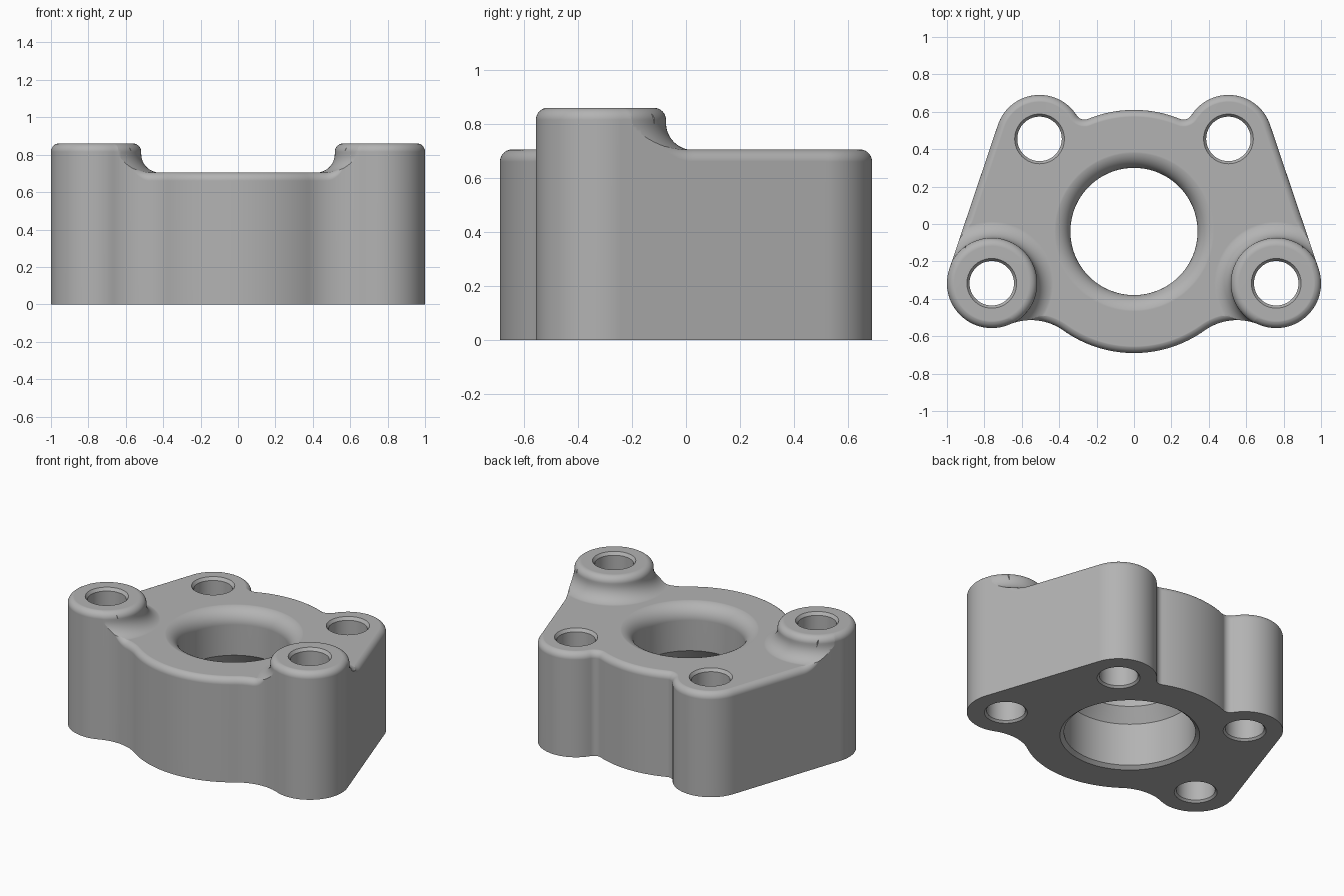
import bpy, bmesh, math
from mathutils import Vector

cube = bpy.data.objects.get("Cube")
if cube:
    bpy.data.objects.remove(cube, do_unlink=True)

# Main dimensions
PLATE, TOP, EDGE, FLARE = 0.705, 0.86, 0.045, 0.1
DISK, DISK_R = Vector((0, -0.04)), 0.65
BOSS, BOSS_R = Vector((0.7605, -0.317)), 0.2395
LOBE, LOBE_R = Vector((0.505, 0.455)), 0.235
STEM = BOSS_R + 0.0035

metal = bpy.data.materials.new("plain_grey")
metal.use_nodes = True
grey = (0.45, 0.45, 0.45, 1)
metal.diffuse_color = grey
metal.node_tree.nodes["Principled BSDF"].inputs["Base Color"].default_value = grey


def loft(name, rings):
    """Closed solid through rings of equal point count."""
    bm = bmesh.new()
    loops = [[bm.verts.new(p) for p in ring] for ring in rings]
    n = len(loops[0])
    for a, b in zip(loops, loops[1:]):
        for i in range(n):
            j = (i + 1) % n
            bm.faces.new((a[i], a[j], b[j], b[i]))
    bm.faces.new(loops[0][::-1])
    bm.faces.new(loops[-1])
    bmesh.ops.recalc_face_normals(bm, faces=bm.faces)
    mesh = bpy.data.meshes.new(name)
    bm.to_mesh(mesh)
    bm.free()
    obj = bpy.data.objects.new(name, mesh)
    mesh.materials.append(metal)
    bpy.context.collection.objects.link(obj)
    return obj


def lathe(name, centre, profile, steps=96):
    """Solid of revolution about a vertical axis."""
    turns = [2 * math.pi * i / steps for i in range(steps)]
    return loft(name, [[(centre.x + r * math.cos(t), centre.y + r * math.sin(t), z)
                        for t in turns] for r, z in profile])


def bend(r0, z0, radius, start, end, steps=12):
    """Arc in a profile, angles in degrees."""
    angles = [math.radians(start + (end - start) * i / steps) for i in range(steps + 1)]
    return [(r0 + radius * math.cos(a), z0 + radius * math.sin(a)) for a in angles]


def combine(obj, tool, operation):
    tool.hide_render = True
    mod = obj.modifiers.new("combine", 'BOOLEAN')
    mod.operation, mod.solver, mod.object = operation, 'EXACT', tool
    bpy.context.view_layer.objects.active = obj
    bpy.ops.object.modifier_apply(modifier=mod.name)
    bpy.data.objects.remove(tool, do_unlink=True)


def angle(v):
    return math.atan2(v.y, v.x)


def arc(c, r, a0, a1, steps, sign=1):
    """Points with outward normals; sign -1 makes a concave arc."""
    turn = (a1 - a0) % (2 * math.pi) if sign > 0 else -((a0 - a1) % (2 * math.pi))
    dirs = [a0 + turn * i / steps for i in range(steps)]
    units = [Vector((math.cos(a), math.sin(a))) for a in dirs]
    return [(c + u * r, u * sign) for u in units]


def fillet_centre(a, ra, b, rb, side):
    """Centre at distance ra from a and rb from b."""
    d = b - a
    x = (ra * ra - rb * rb + d.length_squared) / (2 * d.length)
    h = math.sqrt(ra * ra - x * x)
    u = d.normalized()
    return a + u * x + Vector((-u.y, u.x)) * h * side


# Outline: right half traced from front to back, then mirrored
front_r, back_r = 0.3, 0.05
front_c = fillet_centre(DISK, DISK_R + front_r, BOSS, BOSS_R + front_r, -1)
back_c = fillet_centre(DISK, DISK_R + back_r, LOBE, LOBE_R + back_r, 1)
span = LOBE - BOSS
side = angle(span) - math.acos((LOBE_R - BOSS_R) / span.length)
normal = Vector((math.cos(side), math.sin(side)))
line_a, line_b = BOSS + normal * BOSS_R, LOBE + normal * LOBE_R

half = arc(DISK, DISK_R, -math.pi / 2, angle(front_c - DISK), 24)
half += arc(front_c, front_r, angle(DISK - front_c), angle(BOSS - front_c), 36, -1)
half += arc(BOSS, BOSS_R, angle(front_c - BOSS), side, 48)
half += [(line_a.lerp(line_b, i / 60), normal) for i in range(60)]
half += arc(LOBE, LOBE_R, side, angle(back_c - LOBE), 40)
half += arc(back_c, back_r, angle(LOBE - back_c), angle(DISK - back_c), 14, -1)
half += arc(DISK, DISK_R, angle(back_c - DISK), math.pi / 2, 20)
half.append((DISK + Vector((0, DISK_R)), Vector((0, 1))))
flip = Vector((-1, 1))
outline = half + [(p * flip, n * flip) for p, n in half[-2:0:-1]]


def height(p):
    """Top surface height over a point near the rim."""
    d = (Vector((abs(p.x), p.y)) - BOSS).length
    if d <= STEM - EDGE:
        return TOP
    if d < STEM:
        return TOP - EDGE + math.sqrt(EDGE ** 2 - (d - STEM + EDGE) ** 2)
    if d < STEM + FLARE:
        return PLATE + FLARE - math.sqrt(FLARE ** 2 - (STEM + FLARE - d) ** 2)
    return PLATE


# Flange body with rounded rim following the top surface
tops = [height(p - n * EDGE) + 0.0008 for p, n in outline]
rings = [[(p.x, p.y, 0) for p, n in outline]]
for inset, rise in bend(EDGE, -EDGE, EDGE, 180, 90, 10):
    rings.append([(*(p - n * inset), h + rise) for (p, n), h in zip(outline, tops)])
rings.append([(*(p - n * EDGE), 1) for p, n in outline])
body = loft("flange_body", rings)

# Slab and flared bosses give the top surface
corners = [(-1.5, -1.5), (1.5, -1.5), (1.5, 1.5), (-1.5, 1.5)]
surface = loft("top_surface", [[(x, y, z) for x, y in corners] for z in (-0.2, PLATE)])
boss_profile = [(0.001, 0.5), (STEM + FLARE, 0.5)]
boss_profile += bend(STEM + FLARE, PLATE + FLARE - 0.001, FLARE, 270, 180)
boss_profile += bend(STEM - EDGE, TOP - EDGE, EDGE, 0, 90)
boss_profile.append((0.001, TOP))
for s in (-1, 1):
    boss = lathe("boss", Vector((s * BOSS.x, BOSS.y)), boss_profile)
    combine(surface, boss, 'UNION')
combine(body, surface, 'INTERSECT')

# Stepped centre bore with rounded mouth
bore_profile = [(0.429, -0.1), (0.429, 0), (0.404, 0.02), (0.404, 0.31), (0.34, 0.4)]
bore_profile += bend(0.44, PLATE - 0.099, 0.1, 180, 90, 14) + [(0.44, 1.1)]
combine(body, lathe("bore_cutter", DISK, bore_profile, 128), 'DIFFERENCE')

# Chamfered bolt holes
for c, top in ((BOSS, TOP), (LOBE, PLATE)):
    for s in (-1, 1):
        hole = [(0.132, -0.1), (0.132, 0), (0.119, 0.013),
                (0.119, top - 0.02), (0.133, top), (0.133, 1.1)]
        cutter = lathe("bolt_hole_cutter", Vector((s * c.x, c.y)), hole, 64)
        combine(body, cutter, 'DIFFERENCE')

# Smooth shading with crisp edges
bpy.ops.object.select_all(action='DESELECT')
body.select_set(True)
bpy.context.view_layer.objects.active = body
bpy.ops.object.shade_smooth_by_angle(angle=math.radians(30))
weighted = body.modifiers.new("even_shading", 'WEIGHTED_NORMAL')
weighted.keep_sharp = True
